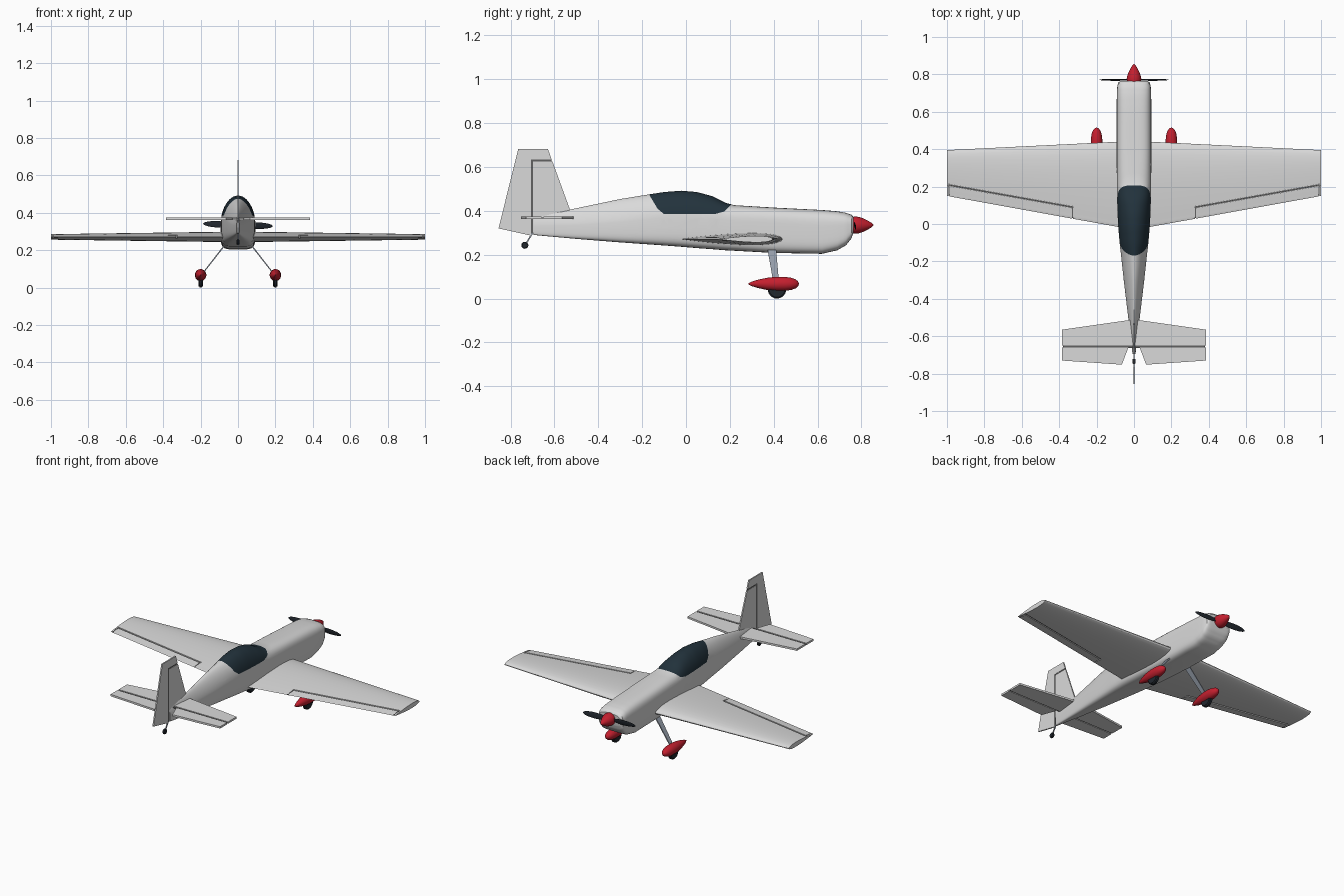
import bpy, bmesh, math
from mathutils import Vector, Matrix

if "Cube" in bpy.data.objects:
    bpy.data.objects.remove(bpy.data.objects["Cube"], do_unlink=True)


def material(name, r, g, b):
    m = bpy.data.materials.new(name)
    m.use_nodes = True
    m.diffuse_color = (r, g, b, 1)
    bsdf = next(n for n in m.node_tree.nodes if n.type == "BSDF_PRINCIPLED")
    bsdf.inputs["Base Color"].default_value = (r, g, b, 1)
    return m


WHITE = material("light grey paint", 0.7, 0.7, 0.7)
RED = material("red paint", 0.55, 0.014, 0.028)
GLASS = material("dark glass", 0.016, 0.032, 0.045)
BLACK = material("black rubber", 0.015, 0.02, 0.027)
STEEL = material("blue grey metal", 0.3, 0.34, 0.4)
GAP = material("dark grey gap", 0.12, 0.12, 0.12)


def finish(name, bm, *mats):
    bmesh.ops.recalc_face_normals(bm, faces=bm.faces)
    mesh = bpy.data.meshes.new(name)
    bm.to_mesh(mesh)
    bm.free()
    ob = bpy.data.objects.new(name, mesh)
    bpy.context.collection.objects.link(ob)
    for m in mats:
        mesh.materials.append(m)
    return ob


def activate(ob):
    bpy.ops.object.select_all(action="DESELECT")
    ob.select_set(True)
    bpy.context.view_layer.objects.active = ob


def smooth(ob, angle=35):
    activate(ob)
    bpy.ops.object.shade_smooth_by_angle(angle=math.radians(angle))
    return ob


def mirror(ob):
    ob.modifiers.new("Mirror", "MIRROR").use_clip = False
    return ob


def loft(rings):
    """Skin a list of closed rings and cap both ends."""
    bm = bmesh.new()
    rows = [[bm.verts.new(p) for p in ring] for ring in rings]
    n = len(rows[0])
    for a, b in zip(rows, rows[1:]):
        for i in range(n):
            j = (i + 1) % n
            bm.faces.new((a[i], a[j], b[j], b[i]))
    bm.faces.new(rows[0])
    bm.faces.new(rows[-1])
    return bm


def panel(name, points, axis, centre, half, mat):
    """Flat plate: outline in (x, y) or (y, z), thickened along axis."""
    def at(p, d):
        return (p[0], p[1], centre + d) if axis == "z" else (centre + d, p[0], p[1])
    return finish(name, loft([[at(p, d) for p in points] for d in (-half, half)]), mat)


def lathe(name, profile, centre, mat, sx=1, sz=1, n=24):
    """Body turned about a fore-and-aft axis from (y, radius) pairs."""
    rings = [[(centre[0] + sx * r * math.cos(2 * math.pi * i / n), y,
               centre[1] + sz * r * math.sin(2 * math.pi * i / n)) for i in range(n)]
             for y, r in profile]
    return smooth(finish(name, loft(rings), mat), 50)


# Fuselage: y, half width, bottom, shoulder, top, roundness of the upper half
stations = [
    (0.765, .074, .305, .335, .37, 3), (0.755, .085, .275, .33, .382, 3.2),
    (0.73, .09, .243, .32, .391, 3.5), (0.69, .092, .22, .315, .398, 3.5),
    (0.62, .093, .204, .31, .404, 3.5), (0.4, .093, .208, .325, .415, 3.5),
    (0.22, .092, .218, .34, .426, 3), (0.18, .091, .22, .347, .437, 2.6),
    (0.12, .09, .225, .357, .467, 2.2), (0.05, .088, .23, .362, .486, 2),
    (-0.02, .084, .236, .363, .492, 2), (-0.1, .077, .242, .36, .486, 2),
    (-0.17, .069, .247, .355, .475, 1.8), (-0.3, .055, .256, .345, .454, 1.6),
    (-0.5, .031, .272, .333, .412, 1.5), (-0.695, .008, .29, .33, .373, 1.5)]


def section(y, w, zb, zs, zt, n, count=48):
    ring = []
    for i in range(count):
        a = 2 * math.pi * (i + 0.5) / count
        c, s = math.cos(a), math.sin(a)
        e = 2 / (n if s > 0 else 5)
        h = zt - zs if s > 0 else zs - zb
        ring.append((math.copysign(w * abs(c) ** e, c), y,
                     zs + math.copysign(h * abs(s) ** e, s)))
    return ring


rings = []
for a, b in zip(stations, stations[1:]):
    for k in range(3):
        rings.append(section(*[p + (q - p) * k / 3 for p, q in zip(a, b)]))
rings.append(section(*stations[-1]))
bm = loft(rings)

# Canopy glass: cut along its side outline, then colour what lies inside it
outline = [(-.178, .49), (-.13, .41), (-.10, .385), (.13, .385), (.175, .397), (.212, .435)]
planes = []
for (y0, z0), (y1, z1) in zip(outline, outline[1:]):
    planes.append((Vector((0, y0, z0)), Vector((0, z0 - z1, y1 - y0)).normalized()))
for co, no in planes:
    near = [f for f in bm.faces if -.25 < f.calc_center_median().y < .3]
    geom = near + list({e for f in near for e in f.edges}) + list({v for f in near for v in f.verts})
    bmesh.ops.bisect_plane(bm, geom=geom, plane_co=co, plane_no=no)
for f in bm.faces:
    c = f.calc_center_median()
    if all((c - co).dot(no) > 0 for co, no in planes):
        f.material_index = 1
smooth(finish("fuselage", bm, WHITE, GLASS))

# Wings: symmetric tapered airfoil
WING_Z = 0.271


def airfoil(x, lead, trail, n=16):
    chord, ring = lead - trail, []
    for i in range(2 * n):
        t = 0.5 + 0.5 * math.cos(math.pi * i / n)
        h = .6 * (.2969 * t ** .5 - .126 * t - .3516 * t ** 2 + .2843 * t ** 3 - .1015 * t ** 4)
        h = max(h, .004) if 0 < t else 0
        side = 1 if i < n else -1
        ring.append((x, lead - t * chord, WING_Z + side * h * chord * (0 if i == 0 else 1)))
    return ring


wing = finish("wings", loft([airfoil(0, .444, -.031), airfoil(1, .395, .15)]), WHITE)


def bar(name, a, b, width, height, mat):
    """Upright strip between two plan points."""
    a, b = Vector(a), Vector(b)
    d = (b - a).normalized() * width / 2
    s = Vector((-d.y, d.x))
    return panel(name, [a - d - s, b + d - s, b + d + s, a - d + s], "z", WING_Z, height / 2, mat)


# Aileron slots with a dark strip inside each
hinge_in, hinge_out = (.328, .09), (.988, .208)
slots = [(hinge_in, hinge_out), (hinge_in, (.328, -.02)), (hinge_out, (.988, .12))]
strip_ends = [(hinge_in, hinge_out), (hinge_in, (.328, .035)), (hinge_out, (.988, .156))]
for k, (a, b) in enumerate(slots):
    cutter = bar("slot_cutter", a, b, .009 if k == 0 else .005, .2, GAP)
    mod = wing.modifiers.new("Slot", "BOOLEAN")
    mod.operation, mod.solver, mod.object = "DIFFERENCE", "EXACT", cutter
    activate(wing)
    bpy.ops.object.modifier_apply(modifier=mod.name)
    bpy.data.objects.remove(cutter, do_unlink=True)
    mirror(bar("aileron_gap", *strip_ends[k], .008, .004, GAP))
mirror(smooth(wing, 30))

# Tail surfaces
TAIL_Z = 0.368
panel("tailplane", [(-.385, -.565), (0, -.51), (.385, -.565), (.385, -.65), (-.385, -.65)],
      "z", TAIL_Z, .006, WHITE)
mirror(panel("elevators", [(.03, -.66), (.385, -.66), (.385, -.73), (.065, -.752)],
             "z", TAIL_Z, .006, WHITE))
panel("elevator_gap", [(-.38, -.648), (.38, -.648), (.38, -.662), (-.38, -.662)],
      "z", TAIL_Z, .002, GAP)
panel("fin", [(-.52, .38), (-.609, .625), (-.697, .625), (-.697, .30)], "x", 0, .004, WHITE)
panel("rudder", [(-.707, .287), (-.707, .635), (-.613, .635), (-.63, .683), (-.765, .683),
                 (-.855, .32)], "x", 0, .004, WHITE)
panel("rudder_gap", [(-.695, .295), (-.709, .295), (-.709, .637), (-.615, .637), (-.612, .623),
                     (-.695, .623)], "x", 0, .002, GAP)

# Spinner and propeller
HUB_Z = 0.335
lathe("spinner", [(.762, .038), (.775, .039), (.79, .037), (.81, .030), (.83, .020),
                  (.845, .011), (.855, .002)], (0, HUB_Z), RED)
for s, side in ((1, "left"), (-1, "right")):
    bm = bmesh.new()
    bmesh.ops.create_uvsphere(bm, u_segments=20, v_segments=12, radius=1)
    bm.transform(Matrix.Translation((0, .771, HUB_Z))
                 @ Matrix.Rotation(math.radians(2), 4, "Y")
                 @ Matrix.Translation((s * .1, 0, 0))
                 @ Matrix.Rotation(math.radians(12 * s), 4, "X")
                 @ Matrix.Diagonal((.086, .004, .018, 1)))
    smooth(finish(side + "_propeller_blade", bm, BLACK), 60)


def wheel(name, centre, radius, half):
    bm = bmesh.new()
    bmesh.ops.create_cone(bm, cap_ends=True, segments=28, radius1=radius, radius2=radius,
                          depth=2 * half)
    rim = [e for e in bm.edges if any(len(f.verts) > 4 for f in e.link_faces)]
    bmesh.ops.bevel(bm, geom=rim, offset=half * .5, segments=3, affect="EDGES")
    bm.transform(Matrix.Translation(centre) @ Matrix.Rotation(math.pi / 2, 4, "Y"))
    return smooth(finish(name, bm, BLACK), 50)


# Main gear: legs, wheel fairings and wheels
mirror(wheel("main_wheels", (.2, .415, .042), .042, .012))
mirror(lathe("wheel_fairings", [(.284, .002), (.30, .010), (.33, .019), (.37, .027), (.41, .031),
                                (.45, .031), (.48, .027), (.5, .02), (.511, .011), (.515, .002)],
             (.2, .067), RED, 1, 1.03))
leg = [[(.06 + dx, y, .235) for y, dx in ((.37, 0), (.41, 0), (.41, .009), (.37, .009))],
       [(.186 + dx, y, .075) for y, dx in ((.398, 0), (.424, 0), (.424, .007), (.398, .007))]]
mirror(finish("gear_legs", loft(leg), STEEL))

# Tail wheel and its strut
wheel("tail_wheel", (0, -.735, .243), .016, .008)
panel("tail_strut", [(-.695, .30), (-.703, .30), (-.738, .243), (-.731, .243)], "x", 0, .003, STEEL)
